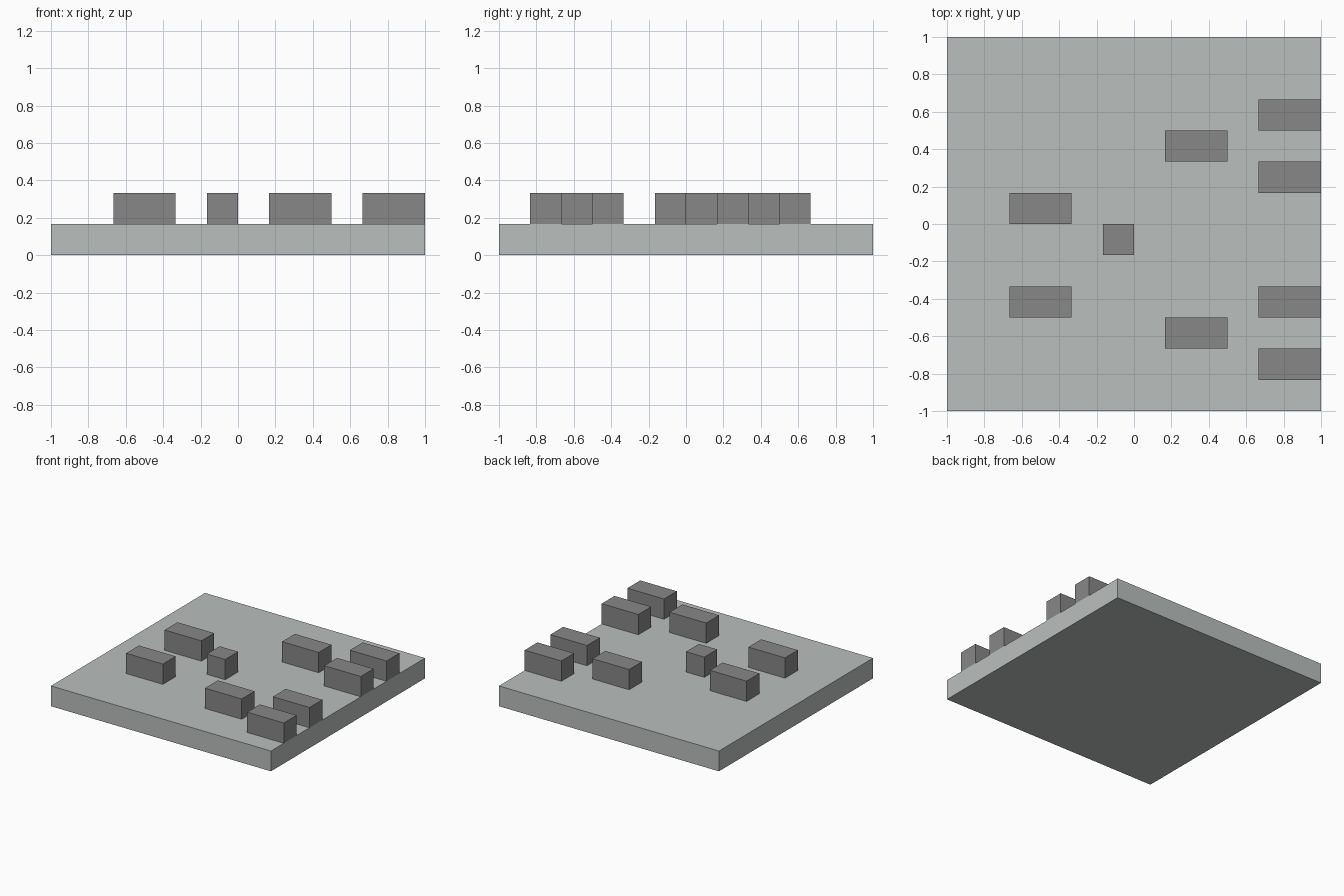
import bpy
import bmesh
from mathutils import Matrix, Vector

if "Cube" in bpy.data.objects:
    bpy.data.objects.remove(bpy.data.objects["Cube"], do_unlink=True)

UNIT = 1 / 6  # grid cell of the board


def make_material(name, colour):
    mat = bpy.data.materials.new(name)
    mat.use_nodes = True
    mat.diffuse_color = colour
    mat.node_tree.nodes["Principled BSDF"].inputs["Base Color"].default_value = colour
    return mat


def make_box(name, corner, size, mat):
    """Box given by its lowest corner and its size, both in grid cells."""
    corner, size = Vector(corner) * UNIT, Vector(size) * UNIT
    bm = bmesh.new()
    bmesh.ops.create_cube(bm, size=1, matrix=Matrix.Diagonal(size).to_4x4())
    mesh = bpy.data.meshes.new(name)
    bm.to_mesh(mesh)
    bm.free()
    mesh.materials.append(mat)
    obj = bpy.data.objects.new(name, mesh)
    obj.location = corner + size / 2
    bpy.context.collection.objects.link(obj)
    return obj


light_grey = make_material("light grey", (0.49, 0.52, 0.51, 1))
dark_grey = make_material("dark grey", (0.245, 0.245, 0.245, 1))

# Square base slab
make_box("base_slab", (-6, -6, 0), (12, 12, 1), light_grey)

# Small central block
make_box("centre_block", (-1, -1, 1), (1, 1, 1), dark_grey)

# Columns of long blocks: left edge x, then the front edge y of each block
columns = {
    "right_block": (-4, [-3, 0]),
    "middle_block": (1, [-4, 2]),
    "left_block": (4, [-5, -3, 1, 3]),
}
for name, (x, rows) in columns.items():
    for i, y in enumerate(rows, 1):
        make_box(f"{name}_{i}", (x, y, 1), (2, 1, 1), dark_grey)
